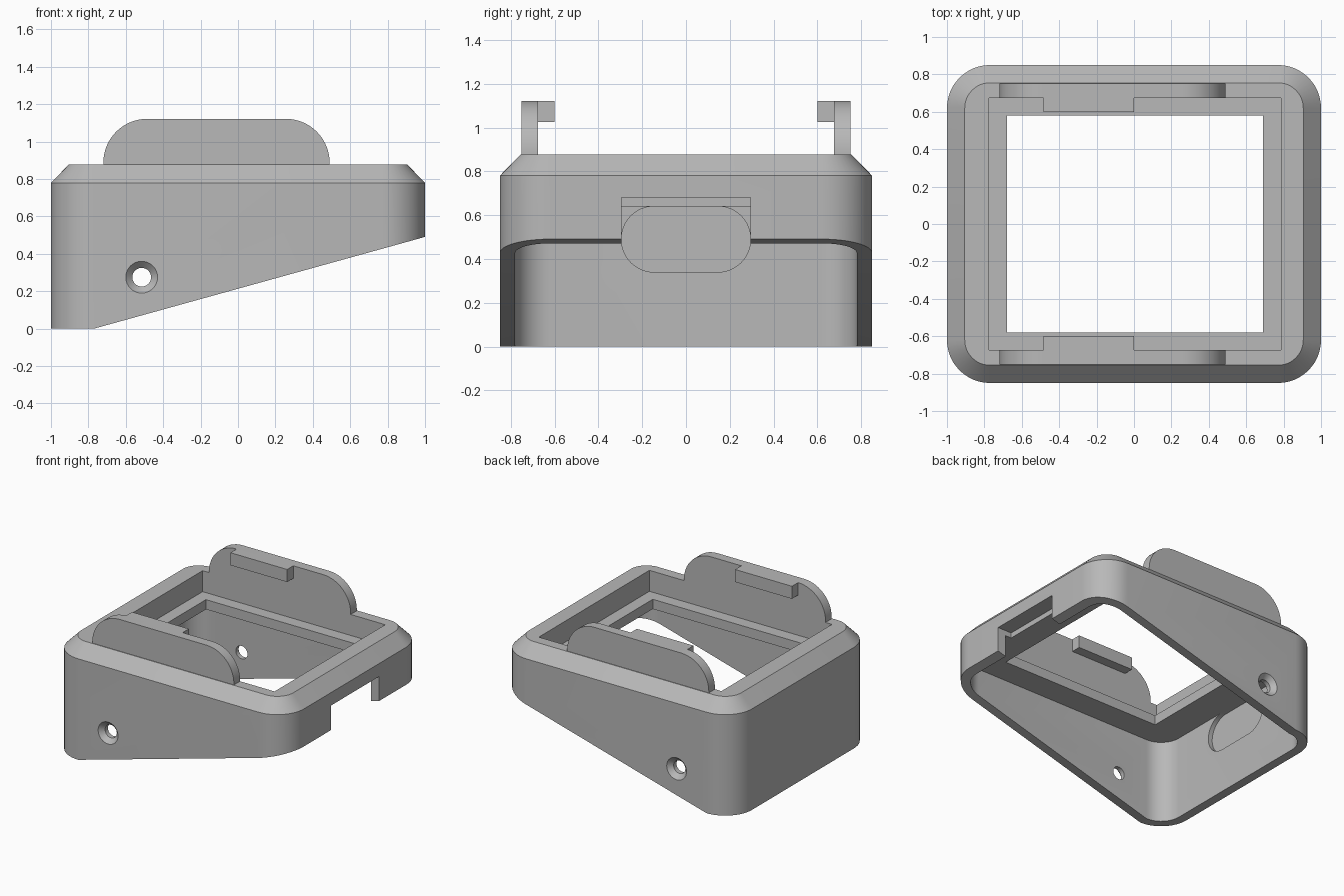
import bpy, bmesh, math
from mathutils import Vector

if "Cube" in bpy.data.objects:
    bpy.data.objects.remove(bpy.data.objects["Cube"])

grey = bpy.data.materials.new("plain grey")
grey.use_nodes = True
GREY = (0.48, 0.48, 0.48, 1)
grey.diffuse_color = GREY
grey.node_tree.nodes["Principled BSDF"].inputs["Base Color"].default_value = GREY


def rounded(hx, hy, r, cx=0, cy=0, steps=12):
    """Outline of a rounded rectangle."""
    pts = []
    for q, (sx, sy) in enumerate([(1, 1), (-1, 1), (-1, -1), (1, -1)]):
        for i in range(steps + 1):
            a = math.pi / 2 * (q + i / steps)
            pts.append((cx + sx * (hx - r) + r * math.cos(a),
                        cy + sy * (hy - r) + r * math.sin(a)))
    return pts


def loft(name, rings):
    """Closed solid through rings of equal point count."""
    bm = bmesh.new()
    loops = [[bm.verts.new(p) for p in ring] for ring in rings]
    n = len(loops[0])
    for a, b in zip(loops, loops[1:]):
        for i in range(n):
            j = (i + 1) % n
            bm.faces.new((a[i], a[j], b[j], b[i]))
    bm.faces.new(loops[0][::-1])
    bm.faces.new(loops[-1])
    bmesh.ops.recalc_face_normals(bm, faces=bm.faces)
    mesh = bpy.data.meshes.new(name)
    bm.to_mesh(mesh)
    bm.free()
    mesh.materials.append(grey)
    ob = bpy.data.objects.new(name, mesh)
    bpy.context.collection.objects.link(ob)
    return ob


def in_z(pts, z):
    return [(x, y, z) for x, y in pts]


def in_y(pts, y):
    return [(x, y, z) for x, z in pts]


def in_x(pts, x):
    return [(x, y, z) for y, z in pts]


def box(name, lo, hi):
    base = [(lo[0], lo[1]), (hi[0], lo[1]), (hi[0], hi[1]), (lo[0], hi[1])]
    return loft(name, [in_z(base, lo[2]), in_z(base, hi[2])])


def circle(r, cx, cz, n=32):
    return [(cx + r * math.cos(math.tau * i / n), cz + r * math.sin(math.tau * i / n))
            for i in range(n)]


# Housing: rounded block with a chamfered top edge
body = rounded(1, 0.85, 0.23)
housing = loft("housing", [in_z(body, 0), in_z(body, 0.78),
                           in_z(rounded(0.905, 0.755, 0.135), 0.877)])

# Cutters: hollow underside, top pocket, window and sloping base
hollow = rounded(0.93, 0.78, 0.16)
slope = [(-0.77, 0), (1.2, 0.546), (1.2, -0.3), (-0.77, -0.3)]
grip = rounded(0.295, 0.15, 0.149, 0, 0.49)
cutters = [
    loft("hollow_cutter", [in_z(hollow, -0.1), in_z(hollow, 0.64)]),
    box("pocket_cutter", (-0.775, -0.675, 0.715), (0.785, 0.675, 1)),
    box("window_cutter", (-0.68, -0.58, 0.5), (0.69, 0.58, 1)),
    loft("slope_cutter", [in_y(slope, -1), in_y(slope, 1)]),
    box("end_notch_cutter", (0.88, -0.295, 0.3), (1.1, 0.295, 0.68)),
    loft("grip_recess_cutter", [in_x(grip, -0.965), in_x(grip, -0.8)]),
]

# Countersunk screw holes in both side walls
for s in (-1, 1):
    rings = [(0.05, 0.7), (0.05, 0.815), (0.085, 0.85), (0.085, 0.9)]
    cutters.append(loft("screw_hole_cutter",
                        [in_y(circle(r, -0.515, 0.275), s * y) for r, y in rings]))

for c in cutters:
    c.hide_render = True
    mod = housing.modifiers.new(c.name, "BOOLEAN")
    mod.operation = "DIFFERENCE"
    mod.solver = "EXACT"
    mod.object = c

# Bake the cuts and remove the cutters
bpy.context.view_layer.update()
graph = bpy.context.evaluated_depsgraph_get()
cut = bpy.data.meshes.new_from_object(housing.evaluated_get(graph))
housing.modifiers.clear()
housing.data = cut
cut.materials.clear()
cut.materials.append(grey)
for p in cut.polygons:
    p.material_index = 0
for c in cutters:
    bpy.data.objects.remove(c)

# Upright side tabs with rounded shoulders and an inward retaining lip
parts = [housing]
R, X0, X1, BASE, TOP = 0.235, -0.72, 0.49, 0.875, 1.122
arc = [math.pi / 2 * i / 14 for i in range(15)]
tab = [(X0, BASE), (X1, BASE)]
tab += [(X1 - R + R * math.cos(a), TOP - R + R * math.sin(a)) for a in arc]
tab += [(X0 + R - R * math.sin(a), TOP - R + R * math.cos(a)) for a in arc]
for s, side in ((-1, "front"), (1, "back")):
    parts.append(loft(side + "_tab", [in_y(tab, s * 0.675), in_y(tab, s * 0.75)]))
    y0, y1 = sorted((s * 0.6, s * 0.676))
    parts.append(box(side + "_tab_lip", (-0.485, y0, 1.025), (0, y1, TOP)))

# Smooth the rounded corners, keep edges sharp
bpy.ops.object.select_all(action="DESELECT")
for ob in parts:
    ob.select_set(True)
bpy.context.view_layer.objects.active = housing
bpy.ops.object.shade_smooth_by_angle(angle=math.radians(25))
